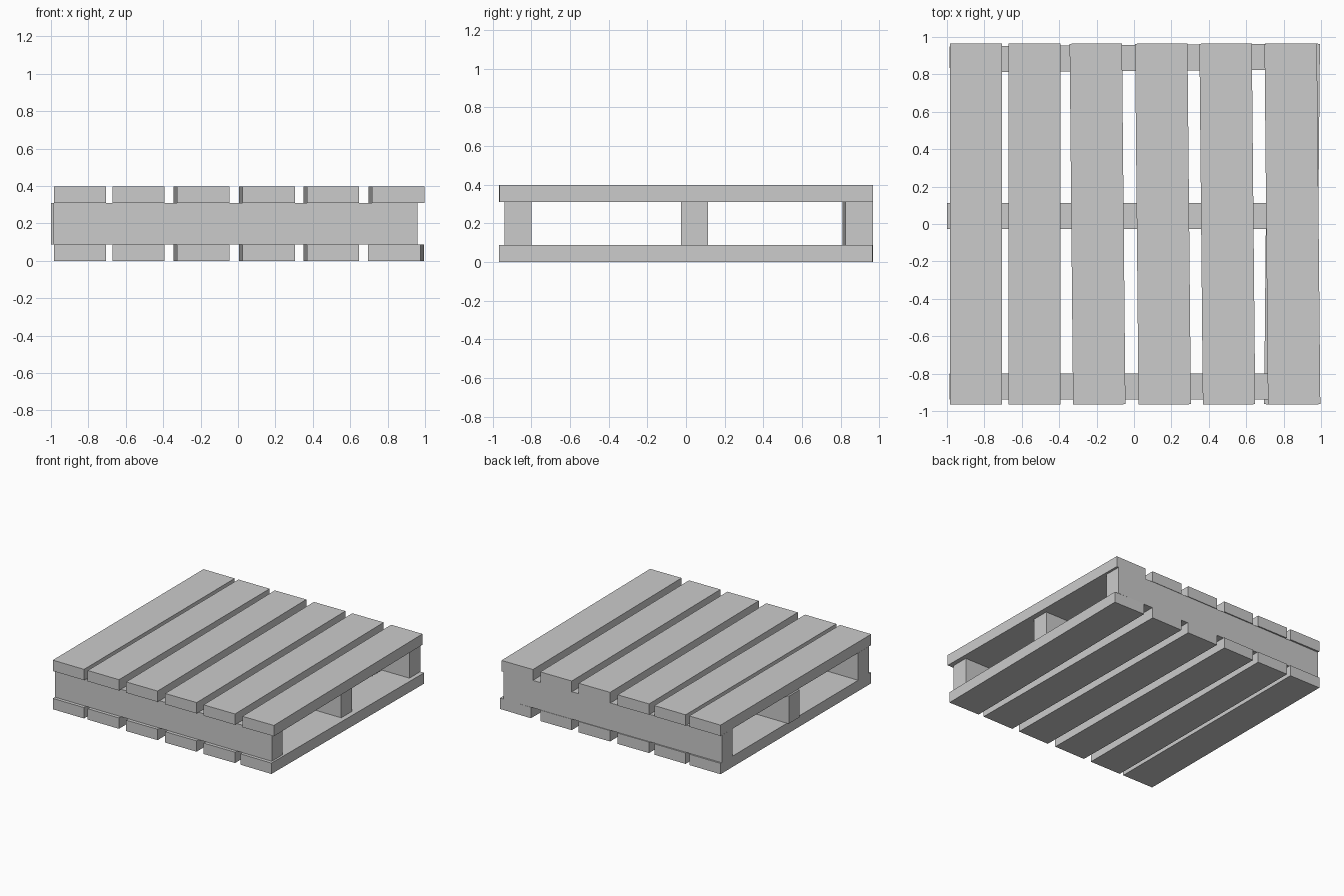
import bpy

if "Cube" in bpy.data.objects:
    bpy.data.objects.remove(bpy.data.objects["Cube"])


def board(name, x, y, z, size, angle=0.0):
    """Rectangular timber centred at (x, y, z), turned slightly about z."""
    bpy.ops.mesh.primitive_cube_add(size=1, location=(x, y, z), rotation=(0, 0, angle))
    ob = bpy.context.object
    ob.name = name
    ob.scale = size
    bpy.ops.object.transform_apply(location=False, rotation=True, scale=True)
    return ob


# Deck boards: centre x and slight skew, shared by top and bottom decks
SKEW = 0.0095
DECK = [(-0.845, 0), (-0.532, 0), (-0.195, SKEW), (0.155, SKEW), (0.499, SKEW)]
PLANK = (0.28, 1.93, 0.088)
for level, z, last in (("bottom", 0.044, (0.845, -SKEW)), ("top", 0.354, (0.847, SKEW))):
    for i, (x, angle) in enumerate(DECK + [last]):
        board(f"{level}_plank_{i + 1}", x, 0, z, PLANK, angle)

# Stringers between the decks
BEAM = (1.945, 0.14, 0.222)
board("front_stringer", -0.013, -0.868, 0.199, BEAM)
board("middle_stringer", -0.028, 0.043, 0.199, BEAM)
board("back_stringer", -0.013, 0.888, 0.199, BEAM, 0.008)
